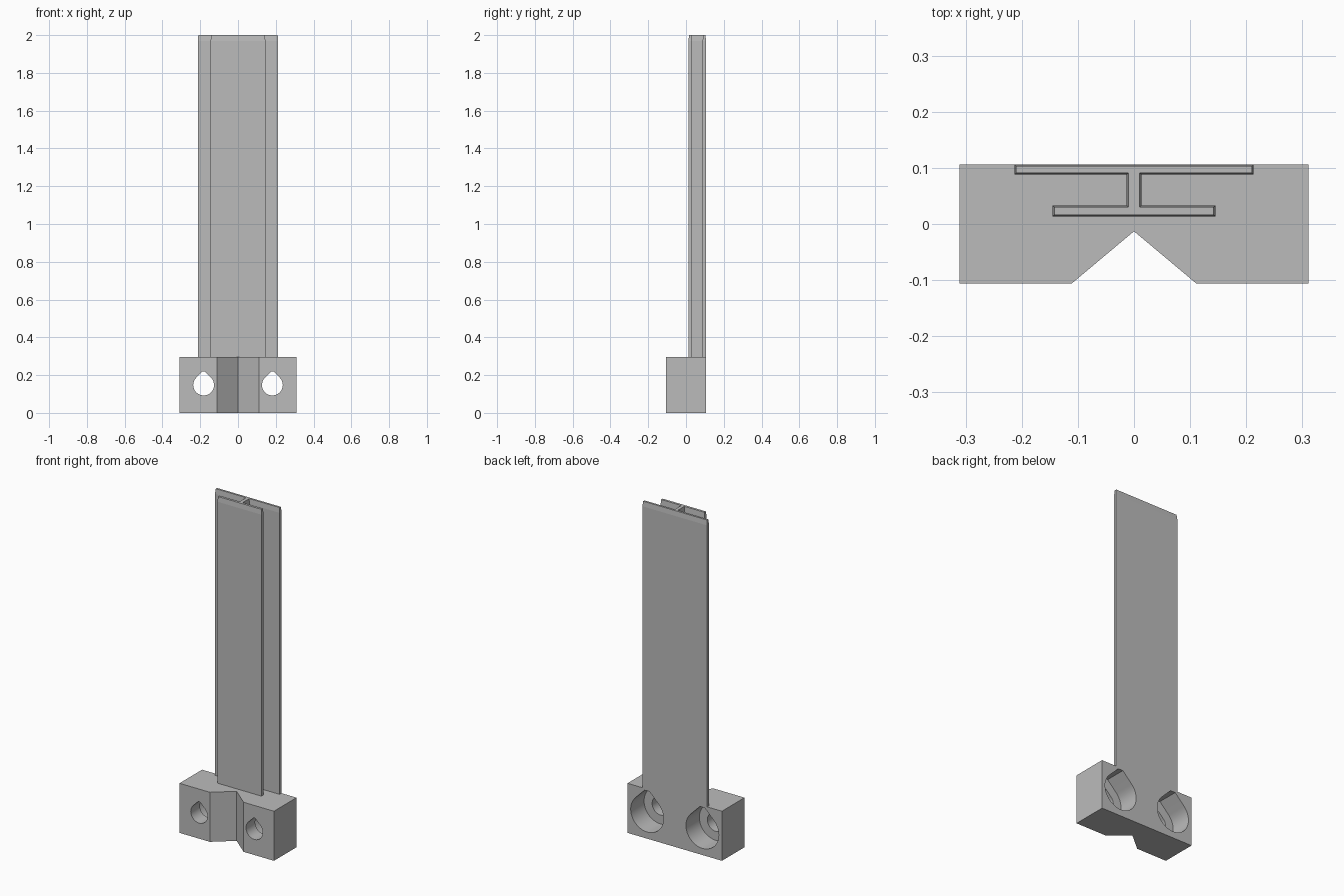
import bpy, bmesh, math

cube = bpy.data.objects.get("Cube")
if cube:
    bpy.data.objects.remove(cube, do_unlink=True)

grey = bpy.data.materials.new("plain_grey")
grey.use_nodes = True
COLOUR = (0.5, 0.5, 0.5, 1)
grey.diffuse_color = COLOUR
grey.node_tree.nodes["Principled BSDF"].inputs["Base Color"].default_value = COLOUR

BASE_TOP = 0.295
BACK = 0.106


def loft(name, rings):
    """Solid through a list of matching rings of 3D points."""
    bm = bmesh.new()
    loops = [[bm.verts.new(p) for p in ring] for ring in rings]
    n = len(loops[0])
    for a, b in zip(loops, loops[1:]):
        for i in range(n):
            j = (i + 1) % n
            bm.faces.new((a[i], a[j], b[j], b[i]))
    bm.faces.new(loops[0])
    bm.faces.new(loops[-1])
    bmesh.ops.recalc_face_normals(bm, faces=bm.faces)
    mesh = bpy.data.meshes.new(name)
    bm.to_mesh(mesh)
    bm.free()
    obj = bpy.data.objects.new(name, mesh)
    bpy.context.collection.objects.link(obj)
    mesh.materials.append(grey)
    return obj


def mirrored(half):
    """Close a half outline by mirroring it in x."""
    return half + [(-x, y) for x, y in reversed(half) if x > 0]


def teardrop(name, x, radius, tip, y0, y1):
    """Cutter along y: round below, 45 degree roof with a flattened tip."""
    zc = BASE_TOP / 2
    steps = 48
    outline = []
    for k in range(steps + 1):
        a = math.radians(135 + 270 * k / steps)
        outline.append((x + radius * math.cos(a), zc + radius * math.sin(a)))
    flat = radius * math.sqrt(2) - tip
    outline += [(x + flat, zc + tip), (x - flat, zc + tip)]
    return loft(name, [[(px, y, pz) for px, pz in outline] for y in (y0, y1)])


# Mounting block with a V notch in the front
block = mirrored([(0, -0.013), (0.111, -0.106), (0.311, -0.106), (0.311, BACK)])
base = loft("base_block", [[(x, y, z) for x, y in block] for z in (0, BASE_TOP)])

# Screw holes, with wide recesses from the back
cutters = []
for side, x in (("left", 0.182), ("right", -0.182)):
    cutters.append(teardrop(side + "_recess_cutter", x, 0.108, 0.137, -0.02, 0.2))
    cutters.append(teardrop(side + "_hole_cutter", x, 0.055, 0.072, -0.2, 0.1))
for cutter in cutters:
    cutter.hide_render = True
    mod = base.modifiers.new(cutter.name, "BOOLEAN")
    mod.operation = "DIFFERENCE"
    mod.solver = "EXACT"
    mod.object = cutter
    bpy.context.view_layer.objects.active = base
    bpy.ops.object.modifier_apply(modifier=mod.name)
for cutter in cutters:
    bpy.data.objects.remove(cutter, do_unlink=True)


# Upright rail: wide back flange, web and narrow front flange
def rail_ring(z, inset):
    wide, narrow, web = 0.213 - inset, 0.145 - inset, 0.013 - inset
    half = [(narrow, 0.013 + inset), (narrow, 0.033 - inset),
            (web, 0.033 - inset), (web, 0.088 + inset),
            (wide, 0.088 + inset), (wide, BACK - inset)]
    return [(x, y, z) for x, y in mirrored(half)]


loft("upright_rail", [rail_ring(BASE_TOP, 0), rail_ring(1.97, 0), rail_ring(2, 0.003)])

# Smooth hole walls, sharp edges elsewhere
bpy.ops.object.select_all(action="DESELECT")
base.select_set(True)
bpy.context.view_layer.objects.active = base
bpy.ops.object.shade_smooth_by_angle(angle=math.radians(30))
